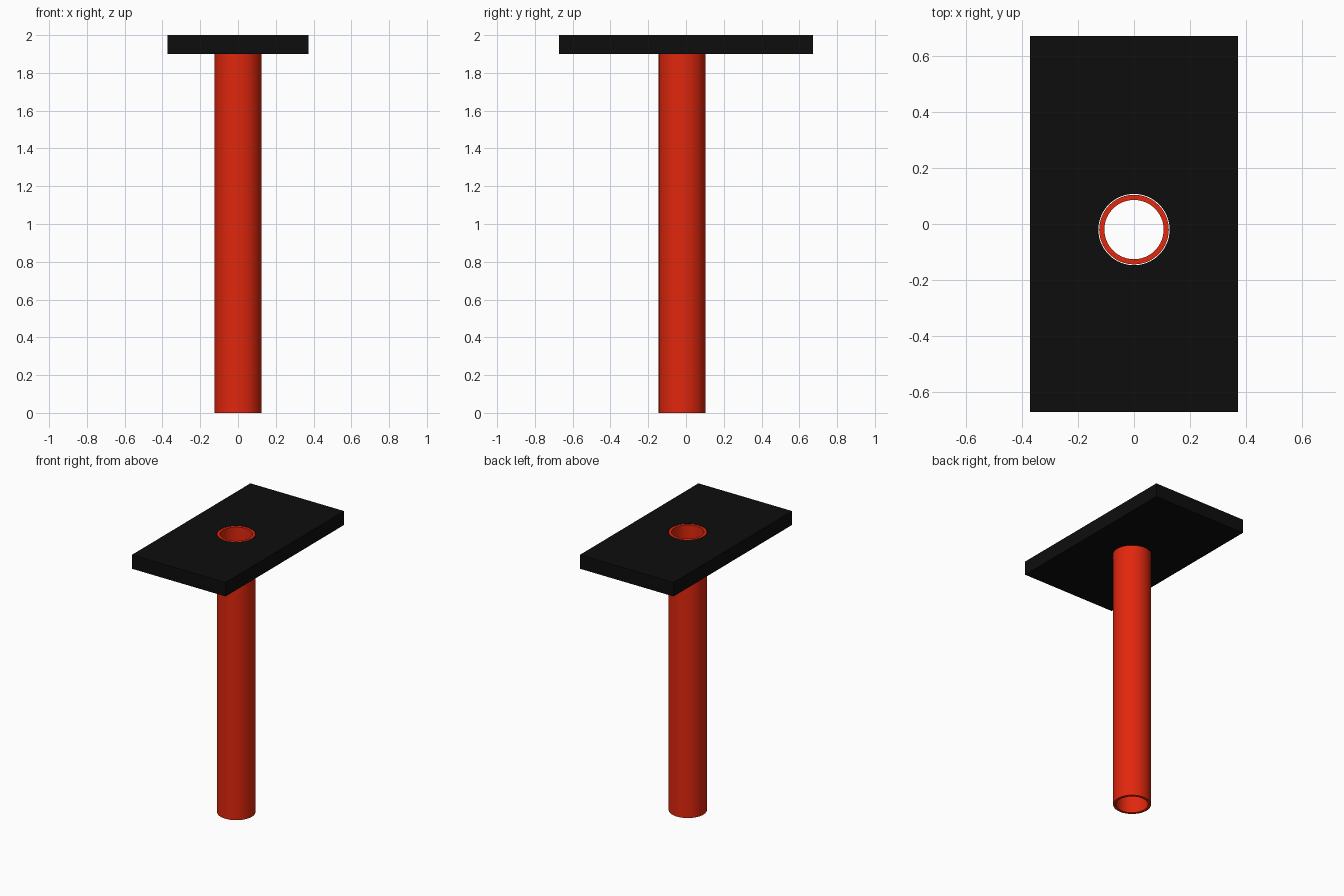
import bpy, bmesh, math

if "Cube" in bpy.data.objects:
    bpy.data.objects.remove(bpy.data.objects["Cube"])

CY = -0.02      # tube and hole centre in y
SEG = 64


def material(name, rgb):
    m = bpy.data.materials.new(name)
    m.diffuse_color = (*rgb, 1)
    m.use_nodes = True
    m.node_tree.nodes["Principled BSDF"].inputs["Base Color"].default_value = m.diffuse_color
    return m


def cut(obj, radius):
    # drill a vertical hole right through an object
    bpy.ops.mesh.primitive_cylinder_add(vertices=SEG, radius=radius, depth=3, location=(0, CY, 1))
    cutter = bpy.context.object
    mod = obj.modifiers.new("hole", 'BOOLEAN')
    mod.operation = 'DIFFERENCE'
    mod.solver = 'EXACT'
    mod.object = cutter
    bpy.context.view_layer.objects.active = obj
    bpy.ops.object.modifier_apply(modifier=mod.name)
    bpy.data.objects.remove(cutter)


# top plate with a clearance hole
bpy.ops.mesh.primitive_cube_add(size=1, location=(0, 0, 1.95))
plate = bpy.context.object
plate.name = "top_plate"
plate.scale = (0.745, 1.346, 0.1)
bpy.ops.object.transform_apply(location=False, rotation=False, scale=True)
cut(plate, 0.1275)
plate.data.materials.clear()
plate.data.materials.append(material("black", (0.004, 0.004, 0.004)))

# hollow post: outer and inner walls joined by flat rims
profile = [(0.1245, 0), (0.1245, 2), (0.106, 2), (0.106, 0)]
bm = bmesh.new()
rings = [[bm.verts.new((r * math.cos(2 * math.pi * i / SEG),
                        r * math.sin(2 * math.pi * i / SEG), z)) for i in range(SEG)]
         for r, z in profile]
for k in range(4):
    a, b = rings[k], rings[(k + 1) % 4]
    for i in range(SEG):
        j = (i + 1) % SEG
        bm.faces.new((a[i], a[j], b[j], b[i]))
bmesh.ops.recalc_face_normals(bm, faces=bm.faces)
mesh = bpy.data.meshes.new("hollow_post")
bm.to_mesh(mesh)
bm.free()
post = bpy.data.objects.new("hollow_post", mesh)
post.location = (0, CY, 0)
bpy.context.collection.objects.link(post)
mesh.materials.append(material("red", (0.75, 0.02, 0.004)))

# smooth round walls, sharp edges
bpy.ops.object.select_all(action='DESELECT')
for o in (post, plate):
    o.select_set(True)
bpy.context.view_layer.objects.active = post
bpy.ops.object.shade_smooth_by_angle(angle=math.radians(30))
